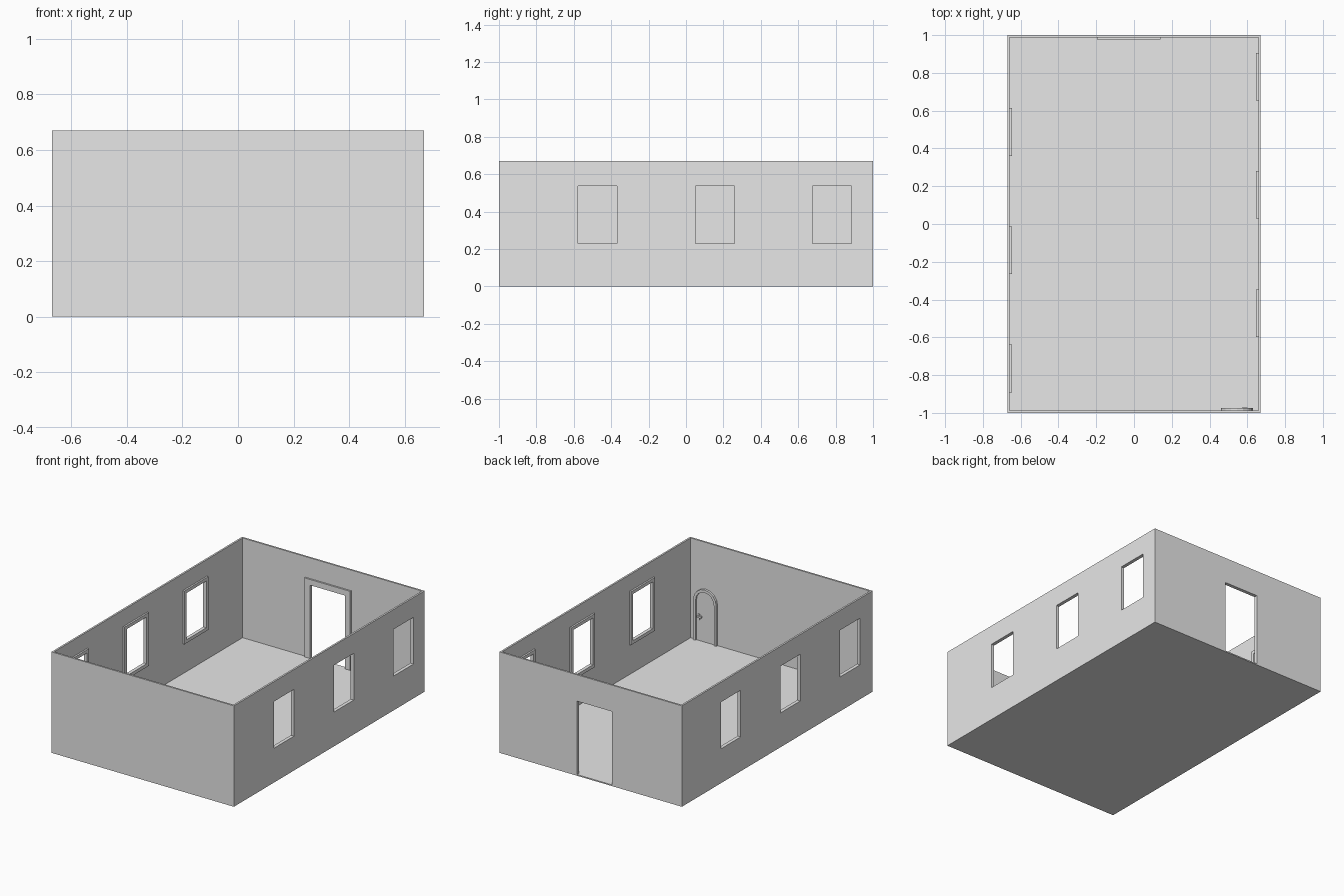
import bpy, bmesh, math

if "Cube" in bpy.data.objects:
    bpy.data.objects.remove(bpy.data.objects["Cube"])

HX, HY, HEIGHT = 0.67, 1.0, 0.67
WALL, FLOOR = 0.012, 0.008

plaster = bpy.data.materials.new("light_grey")
plaster.use_nodes = True
plaster.diffuse_color = (0.8, 0.8, 0.8, 1)
plaster.node_tree.nodes["Principled BSDF"].inputs["Base Color"].default_value = (0.8, 0.8, 0.8, 1)


def finish(name, bm):
    bmesh.ops.recalc_face_normals(bm, faces=bm.faces)
    mesh = bpy.data.meshes.new(name)
    bm.to_mesh(mesh)
    bm.free()
    mesh.materials.append(plaster)
    obj = bpy.data.objects.new(name, mesh)
    bpy.context.collection.objects.link(obj)
    return obj


def box(name, low, high):
    bm = bmesh.new()
    bmesh.ops.create_cube(bm, size=1)
    for v in bm.verts:
        v.co = [a + (b - a) * (c + 0.5) for a, b, c in zip(low, high, v.co)]
    return finish(name, bm)


def on_wall(axis, side):
    """Maps (along wall, height, depth into room) to a point on an inner wall face."""
    if axis == "x":
        return lambda u, z, d: (side * (HX - WALL - d), u, z)
    return lambda u, z, d: (u, side * (HY - WALL - d), z)


def trim(name, outer, inner, place, depth, closed):
    """A flat moulding between two matching outlines."""
    bm = bmesh.new()
    rings = [[bm.verts.new(place(u, z, d)) for u, z in line]
             for line, d in ((outer, 0), (outer, depth), (inner, depth), (inner, 0))]
    n = len(outer)
    for i in range(n if closed else n - 1):
        j = (i + 1) % n
        for k in range(4):
            a, b = rings[k], rings[(k + 1) % 4]
            bm.faces.new((a[i], a[j], b[j], b[i]))
    if not closed:
        for i in (0, n - 1):
            bm.faces.new([r[i] for r in rings])
    return finish(name, bm)


def plate(name, outline, place, depth):
    """A solid panel lying on the wall."""
    bm = bmesh.new()
    face = bm.faces.new([bm.verts.new(place(u, z, 0)) for u, z in outline])
    out = bmesh.ops.extrude_face_region(bm, geom=[face])["geom"]
    top = [v for v in out if isinstance(v, bmesh.types.BMVert)]
    offset = [b - a for a, b in zip(place(0, 0, 0), place(0, 0, depth))]
    bmesh.ops.translate(bm, verts=top, vec=offset)
    return finish(name, bm)


def rect(u0, u1, z0, z1):
    return [(u0, z0), (u0, z1), (u1, z1), (u1, z0)]


def cut(wall, low, high):
    cutter = box("opening_cutter", low, high)
    cutter.hide_render = True
    mod = wall.modifiers.new("opening", "BOOLEAN")
    mod.operation, mod.solver, mod.object = "DIFFERENCE", "EXACT", cutter
    bpy.context.view_layer.objects.active = wall
    bpy.ops.object.modifier_apply(modifier=mod.name)
    bpy.data.objects.remove(cutter)


# floor and walls
box("floor", (-HX, -HY, 0), (HX, HY, FLOOR))
ix, iy = HX - WALL, HY - WALL
box("front_wall", (-HX, -HY, FLOOR), (HX, -iy, HEIGHT))
back_wall = box("back_wall", (-HX, iy, FLOOR), (HX, HY, HEIGHT))

# side walls with window openings and inner window frames
Z0, Z1, HALF, EDGE = 0.228, 0.538, 0.104, 0.022
for label, side, centres in (("left", 1, (-0.473, 0.154, 0.78)),
                             ("right", -1, (0.487, -0.138, -0.765))):
    xs = sorted((side * ix, side * HX))
    wall = box(label + "_wall", (xs[0], -iy, FLOOR), (xs[1], iy, HEIGHT))
    for i, c in enumerate(centres):
        cut(wall, (xs[0] - 0.05, c - HALF, Z0), (xs[1] + 0.05, c + HALF, Z1))
        trim(f"{label}_window_frame_{i + 1}",
             rect(c - HALF - EDGE, c + HALF + EDGE, Z0 - EDGE, Z1 + EDGE),
             rect(c - HALF, c + HALF, Z0, Z1), on_wall("x", side), 0.011, True)

# back doorway and its casing
D0, D1, DTOP = -0.155, 0.1, 0.495
cut(back_wall, (D0, iy - 0.05, FLOOR - 0.05), (D1, HY + 0.05, DTOP))
trim("doorway_casing", rect(D0 - 0.042, D1 + 0.04, FLOOR, DTOP + 0.038),
     rect(D0, D1, FLOOR, DTOP), on_wall("y", 1), 0.011, False)


# small arched door on the inside of the front wall
def arch(radius, centre=0.545, spring=0.275, steps=8):
    curve = [(centre - radius * math.cos(math.pi * i / steps),
              spring + radius * math.sin(math.pi * i / steps)) for i in range(steps + 1)]
    return [(centre - radius, FLOOR)] + curve + [(centre + radius, FLOOR)]


front = on_wall("y", -1)
trim("arched_door_frame", arch(0.085), arch(0.067), front, 0.014, False)
plate("arched_door_panel", arch(0.067), front, 0.003)
plate("door_handle_plate", rect(0.588, 0.602, 0.145, 0.185), front, 0.007)
plate("door_handle_lever", rect(0.572, 0.602, 0.163, 0.175), front, 0.016)
